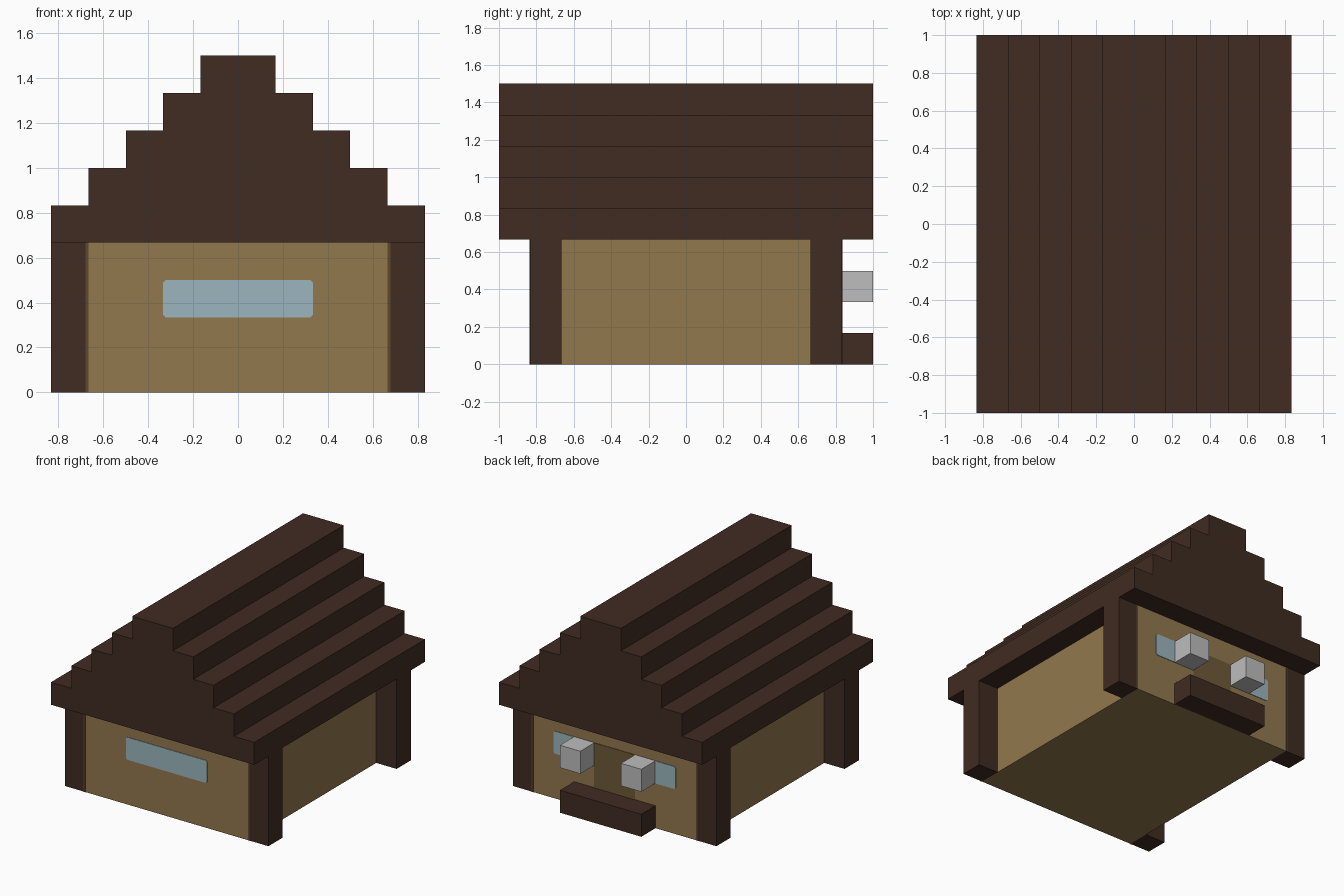
import bpy
import bmesh

if "Cube" in bpy.data.objects:
    bpy.data.objects.remove(bpy.data.objects["Cube"], do_unlink=True)

U = 1 / 6      # block size
T = 0.004      # thickness of painted plates


def material(name, rgb):
    m = bpy.data.materials.new(name)
    m.use_nodes = True
    m.diffuse_color = (*rgb, 1)
    bsdf = m.node_tree.nodes["Principled BSDF"]
    bsdf.inputs["Base Color"].default_value = (*rgb, 1)
    bsdf.inputs["Roughness"].default_value = 0.9
    return m


wood = material("dark wood", (0.051, 0.025, 0.016))
tan = material("tan wall", (0.287, 0.188, 0.076))
glass = material("pale blue glass", (0.33, 0.47, 0.515))
door_brown = material("door brown", (0.155, 0.102, 0.04))
trim = material("trim brown", (0.114, 0.065, 0.028))
grey = material("light grey", (0.503, 0.51, 0.503))


def prism(name, outline, y0, y1, mat):
    """Extrude an (x, z) outline from y0 to y1."""
    bm = bmesh.new()
    face = bm.faces.new([bm.verts.new((x, y0, z)) for x, z in outline])
    ext = bmesh.ops.extrude_face_region(bm, geom=[face])
    verts = [g for g in ext["geom"] if isinstance(g, bmesh.types.BMVert)]
    bmesh.ops.translate(bm, vec=(0, y1 - y0, 0), verts=verts)
    bmesh.ops.recalc_face_normals(bm, faces=bm.faces)
    mesh = bpy.data.meshes.new(name)
    bm.to_mesh(mesh)
    bm.free()
    mesh.materials.append(mat)
    obj = bpy.data.objects.new(name, mesh)
    bpy.context.collection.objects.link(obj)
    return obj


def box(name, x0, x1, y0, y1, z0, z1, mat):
    return prism(name, [(x0, z0), (x1, z0), (x1, z1), (x0, z1)], y0, y1, mat)


def window(name, x0, x1, z0, z1, y0, y1, c=0.011):
    outline = [(x0 + c, z0), (x1 - c, z0), (x1, z0 + c), (x1, z1 - c),
               (x1 - c, z1), (x0 + c, z1), (x0, z1 - c), (x0, z0 + c)]
    return prism(name, outline, y0, y1, glass)


# Stepped roof, one profile along the whole length
right_steps = []
for i in range(5):
    x = (5 - i) * U
    right_steps += [(x, (4 + i) * U), (x, (5 + i) * U)]
left_steps = [(-x, z) for x, z in reversed(right_steps)]
prism("roof", right_steps + left_steps, -6 * U, 6 * U, wood)

# Walls and floor
box("house_body", -4 * U, 4 * U, -5 * U, 5 * U, 0, 4 * U, tan)

# Corner posts with thin trim along the wall joint
for sx, side in ((1, "left"), (-1, "right")):
    for sy, end in ((-1, "front"), (1, "back")):
        xs = sorted((sx * 4 * U, sx * 5 * U))
        ys = sorted((sy * 4 * U, sy * 5 * U))
        box(f"{end}_{side}_post", *xs, *ys, 0, 4 * U, wood)
        xs = sorted((sx * 4 * U, sx * (4 * U + 0.012)))
        ys = sorted((sy * 5 * U, sy * (5 * U + T)))
        box(f"{end}_{side}_trim", *xs, *ys, 0, 4 * U, trim)

# Front window
window("front_window", -2 * U, 2 * U, 2 * U, 3 * U, -5 * U - T, -5 * U)

# Back door, step, windows and grey blocks
box("back_door", -U, U, 5 * U, 5 * U + T, 0, 3 * U, door_brown)
box("back_step", -2 * U, 2 * U, 5 * U, 6 * U, 0, U, wood)
for sx, side in ((1, "left"), (-1, "right")):
    xs = sorted((sx * U, sx * 3 * U))
    window(f"back_{side}_window", *xs, 2 * U, 3 * U, 5 * U, 5 * U + T)
    xs = sorted((sx * U, sx * 2 * U))
    box(f"back_{side}_block", *xs, 5 * U, 6 * U, 2 * U, 3 * U, grey)
